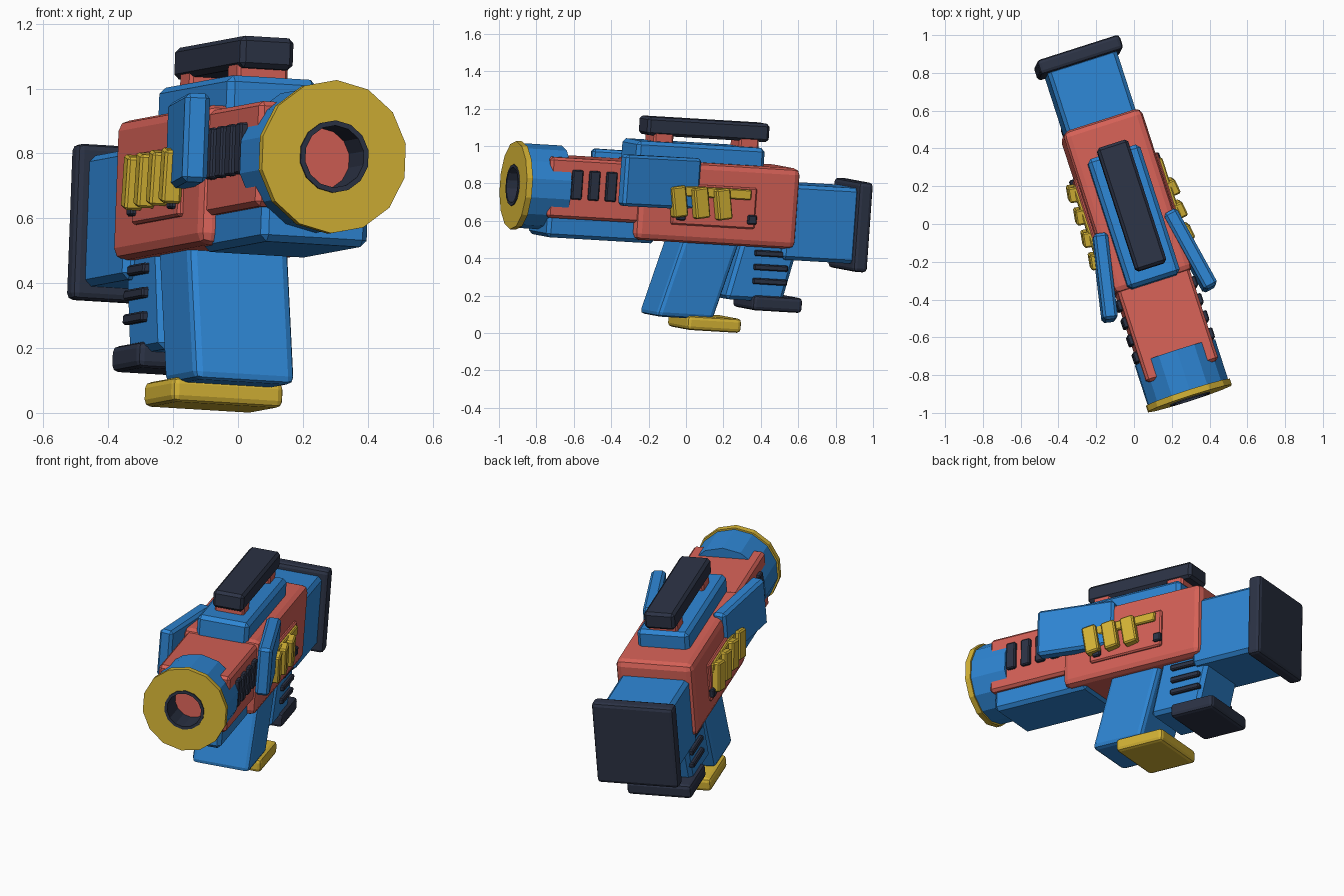
import bpy, bmesh, math
from mathutils import Matrix, Vector

if "Cube" in bpy.data.objects:
    bpy.data.objects.remove(bpy.data.objects["Cube"], do_unlink=True)


def material(name, rgb):
    m = bpy.data.materials.new(name)
    m.use_nodes = True
    m.diffuse_color = (*rgb, 1)
    m.node_tree.nodes["Principled BSDF"].inputs["Base Color"].default_value = (*rgb, 1)
    return m


RED = material("coral red", (0.67, 0.12, 0.095))
BLUE = material("bright blue", (0.027, 0.235, 0.65))
YELLOW = material("mustard yellow", (0.66, 0.45, 0.036))
DARK = material("dark navy", (0.025, 0.033, 0.06))

# Pose of the whole toy: barrel along local -y, turned and slightly tilted
side = Vector((0.951, 0.304, -0.057)).normalized()
back = Vector((-0.304, 0.951, -0.057))
up = side.cross(back).normalized()
back = up.cross(side)
POSE = Matrix.Translation((-0.005, 0, 0.7)) @ Matrix((side, back, up)).transposed().to_4x4()


def finish(name, bm, mat, local, bevel=0.0, segments=1):
    bmesh.ops.recalc_face_normals(bm, faces=bm.faces)
    mesh = bpy.data.meshes.new(name)
    bm.to_mesh(mesh)
    bm.free()
    mesh.materials.append(mat)
    ob = bpy.data.objects.new(name, mesh)
    bpy.context.collection.objects.link(ob)
    ob.matrix_world = POSE @ local
    if bevel:
        mod = ob.modifiers.new("soft_edges", "BEVEL")
        mod.width = bevel
        mod.segments = segments
    return ob


def block(name, mat, x, y, z, bevel=0.015, segments=1, lean=0.0, tilt=0.0, yaw=0.0):
    """Box from (min, max) ranges; lean slides the bottom along y."""
    ranges = (x, y, z)
    centre = Vector([(lo + hi) / 2 for lo, hi in ranges])
    size = [hi - lo for lo, hi in ranges]
    bm = bmesh.new()
    bmesh.ops.create_cube(bm, size=1)
    for v in bm.verts:
        if v.co.z < 0:
            v.co.y += lean / size[1]
        v.co = Vector([c * s for c, s in zip(v.co, size)])
    local = Matrix.Translation(centre) @ Matrix.Rotation(yaw, 4, "Z") @ Matrix.Rotation(tilt, 4, "X")
    return finish(name, bm, mat, local, bevel, segments)


def wide(half):
    return (-half, half)


def span(centre, size):
    return (centre - size / 2, centre + size / 2)


def tube(name, mat, outer, inner, front, rear, sides=14):
    """Faceted ring around the barrel axis."""
    bm = bmesh.new()
    profile = [(outer, front), (outer, rear), (inner, rear), (inner, front)]
    rings = []
    for i in range(sides):
        t = math.tau * i / sides
        rings.append([bm.verts.new((r * math.sin(t), y, r * math.cos(t))) for r, y in profile])
    for i in range(sides):
        a, b = rings[i], rings[(i + 1) % sides]
        for j in range(4):
            k = (j + 1) % 4
            bm.faces.new((a[j], a[k], b[k], b[j]))
    return finish(name, bm, mat, Matrix.Translation((0, 0, 0.035)))


# Main body and barrel housing
block("main_body", RED, wide(0.218), (-0.34, 0.566), (-0.21, 0.222), 0.035, 2)
block("barrel_housing", RED, wide(0.2), (-0.835, -0.3), (-0.12, 0.205), 0.015)
block("under_barrel", BLUE, wide(0.172), (-0.82, -0.21), (-0.226, -0.09), 0.02)

# Muzzle
tube("muzzle_sleeve", BLUE, 0.227, 0.111, -0.945, -0.72)
tube("muzzle_ring", YELLOW, 0.237, 0.109, -0.975, -0.942)
tube("muzzle_bore", DARK, 0.112, 0.096, -0.982, -0.82)

# Top plate and sight rail
block("top_plate", BLUE, wide(0.145), (-0.34, 0.38), (0.18, 0.317), 0.02)
for name, y in (("front_rail_mount", (-0.23, -0.12)), ("rear_rail_mount", (0.25, 0.36))):
    block(name, RED, wide(0.082), y, (0.3, 0.37), 0.01)
block("sight_rail", DARK, wide(0.086), (-0.27, 0.415), (0.348, 0.446), 0.015)

# Shoulder stock
block("stock", BLUE, wide(0.193), (0.5, 0.91), (-0.27, 0.135), 0.02)
block("stock_pad", DARK, wide(0.23), (0.892, 0.972), (-0.311, 0.17), 0.02, 2)

# Magazine and rear grip, both leaning
block("magazine", BLUE, wide(0.163), (-0.04, 0.28), (-0.615, -0.15), 0.025, 2, lean=-0.13)
block("magazine_base", YELLOW, wide(0.18), (0, 0.305), (-0.676, -0.6), 0.02, 2)
block("rear_grip", BLUE, wide(0.16), (0.29, 0.61), (-0.5, -0.15), 0.02, 1, lean=-0.08)
block("rear_grip_base", DARK, wide(0.182), (0.358, 0.638), (-0.55, -0.47), 0.02, 2)

# Details on both flanks
for s, label in ((1, "left"), (-1, "right")):
    def flank(name, mat, inner, outer, y, z, **kw):
        return block(f"{label}_{name}", mat, sorted((s * inner, s * outer)), y, z, **kw)

    flank("wing", BLUE, 0.198, 0.276, span(-0.232, 0.46), span(0.108, 0.275), yaw=s * math.radians(11))
    flank("side_panel", RED, 0.2, 0.234, (-0.15, 0.32), (-0.115, 0.105), bevel=0.008)
    flank("yellow_bar", YELLOW, 0.22, 0.25, (-0.1, 0.285), (0.04, 0.095), bevel=0.006)
    for i in range(3 if s > 0 else 4):
        flank(f"yellow_louvre_{i}", YELLOW, 0.222, 0.282, span(-0.125 + 0.125 * i, 0.082),
              span(0.01, 0.165), bevel=0.008, tilt=math.radians(10), yaw=s * math.radians(8))
    for i, y in enumerate((-0.1, 0.3)):
        flank(f"panel_stud_{i}", DARK, 0.22, 0.25, span(y, 0.05), span(-0.065, 0.05), bevel=0.006)
    for i in range(4):
        flank(f"barrel_vent_{i}", DARK, 0.18, 0.222, span(-0.685 + 0.096 * i, 0.058),
              span(0.065, 0.158), bevel=0.006)
    for i in range(3):
        flank(f"grip_rib_{i}", DARK, 0.14, 0.18, span(0.447, 0.19), span(-0.243 - 0.075 * i, 0.032), bevel=0.006)
